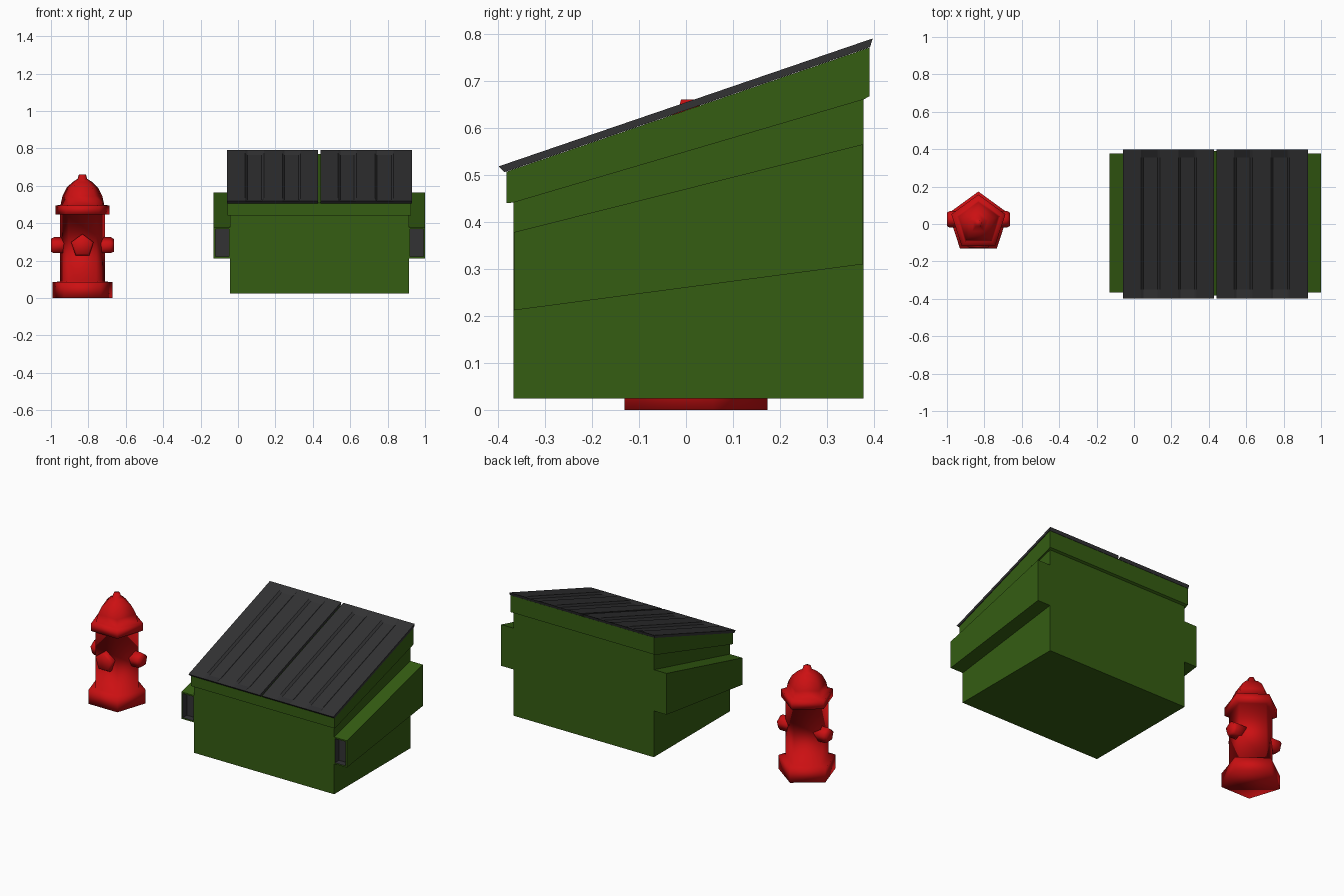
import bpy, bmesh, math
from mathutils import Matrix, Vector

if "Cube" in bpy.data.objects:
    bpy.data.objects.remove(bpy.data.objects["Cube"])

CX = 0.435      # centre line of the bin
SLOPE = 0.342   # pitch of the lid


def material(name, colour):
    m = bpy.data.materials.new(name)
    m.diffuse_color = (*colour, 1)
    m.use_nodes = True
    m.node_tree.nodes["Principled BSDF"].inputs["Base Color"].default_value = m.diffuse_color
    return m


GREEN = material("green_paint", (0.035, 0.11, 0.006))
DARK = material("dark_plastic", (0.032, 0.032, 0.034))
RED = material("red_paint", (0.6, 0.005, 0.006))


def finish(bm, name, *mats, smooth=False):
    bmesh.ops.recalc_face_normals(bm, faces=bm.faces)
    mesh = bpy.data.meshes.new(name)
    for f in bm.faces:
        f.smooth = smooth
    bm.to_mesh(mesh)
    bm.free()
    for m in mats:
        mesh.materials.append(m)
    ob = bpy.data.objects.new(name, mesh)
    bpy.context.collection.objects.link(ob)
    return ob


def prism(x0, x1, profile):
    """Extrude a (y, z) profile along x."""
    bm = bmesh.new()
    face = bm.faces.new([bm.verts.new((x0, y, z)) for y, z in profile])
    ext = bmesh.ops.extrude_face_region(bm, geom=[face], use_keep_orig=True)
    verts = [v for v in ext["geom"] if isinstance(v, bmesh.types.BMVert)]
    bmesh.ops.translate(bm, verts=verts, vec=(x1 - x0, 0, 0))
    bmesh.ops.recalc_face_normals(bm, faces=bm.faces)
    return bm


def lid_z(y):
    return 0.518 + (y + 0.398) * SLOPE


# Bin body and overhanging rim
finish(prism(CX - 0.479, CX + 0.479,
             [(-0.367, 0.025), (0.377, 0.025), (0.377, 0.665), (-0.367, 0.446)]),
       "bin_body", GREEN)
finish(prism(CX - 0.491, CX + 0.491,
             [(-0.381, 0.44), (-0.367, 0.441), (0.377, 0.66), (0.39, 0.667),
              (0.39, lid_z(0.39) - 0.017), (-0.381, lid_z(-0.381) - 0.017)]),
       "bin_rim", GREEN)

# Fork pockets on both sides, with a dark recess in the front end
for side, label in ((-1, "left"), (1, "right")):
    bm = prism(CX + side * 0.475, CX + side * 0.565,
               [(-0.366, 0.212), (0.376, 0.31), (0.376, 0.565), (-0.366, 0.378)])
    front = min(bm.faces, key=lambda f: f.calc_center_median().y)
    bmesh.ops.inset_region(bm, faces=[front], thickness=0.012)
    front.material_index = 1
    ext = bmesh.ops.extrude_discrete_faces(bm, faces=[front])
    hole = ext["faces"][0]
    bmesh.ops.translate(bm, verts=hole.verts, vec=(0, 0.04, 0))
    for e in hole.edges:
        for f in e.link_faces:
            f.material_index = 1
    finish(bm, label + "_fork_pocket", GREEN, DARK)

# Two ribbed lid halves: grid with sunken channels, closed by a flat underside
XS = [0, 0.098, 0.110, 0.186, 0.198, 0.297, 0.309, 0.383, 0.395, 0.488]
YS = [-0.398, -0.35, 0.355, 0.397]
LOW = (2, 3, 6, 7)
for side, label in ((-1, "left"), (1, "right")):
    bm = bmesh.new()
    grid = []
    for i, x in enumerate(XS):
        col = []
        for j, y in enumerate(YS):
            drop = 0.012 if i in LOW and j in (1, 2) else 0
            col.append(bm.verts.new((CX + side * (0.495 - x), y, lid_z(y) - drop)))
        grid.append(col)
    for i in range(len(XS) - 1):
        for j in range(len(YS) - 1):
            bm.faces.new((grid[i][j], grid[i + 1][j],
                          grid[i + 1][j + 1], grid[i][j + 1]))
    ext = bmesh.ops.extrude_face_region(bm, geom=bm.faces[:], use_keep_orig=True)
    for v in ext["geom"]:
        if isinstance(v, bmesh.types.BMVert):
            v.co.y = -0.386 if v.co.y < -0.39 else min(v.co.y, 0.391)
            v.co.z = lid_z(v.co.y) - 0.0165
    finish(bm, label + "_lid", DARK)


def lathe(name, profile, origin, axis, up):
    """Five-sided turned shape; profile is (radius, distance along axis)."""
    axis, up = Vector(axis), Vector(up)
    across = up.cross(axis)
    bm = bmesh.new()
    rings = []
    for r, h in profile:
        ring = []
        for k in range(5):
            a = math.tau * k / 5
            ring.append(bm.verts.new(Vector(origin) + axis * h
                        + up * (r * math.cos(a)) + across * (r * math.sin(a))))
        rings.append(ring)
    for a, b in zip(rings, rings[1:]):
        for k in range(5):
            bm.faces.new((a[k], a[(k + 1) % 5], b[(k + 1) % 5], b[k]))
    bm.faces.new(rings[0])
    bm.faces.new(rings[-1])
    return finish(bm, name, RED, smooth=True)


# Hydrant barrel with foot, collar, dome and top nut
HX, HY = -0.832, 0.0055
lathe("hydrant_barrel",
      [(0.168, 0), (0.168, 0.085), (0.126, 0.088), (0.126, 0.445), (0.152, 0.447),
       (0.152, 0.495), (0.123, 0.497), (0.112, 0.545), (0.088, 0.59), (0.055, 0.62),
       (0.027, 0.637), (0.02, 0.66)],
      (HX, HY, 0), (0, 0, 1), (0, 1, 0))

# Outlets: a large one in front and a smaller one on each side
lathe("front_outlet", [(0.063, 0.06), (0.063, 0.122), (0.052, 0.135)],
      (HX, HY, 0.279), (0, -1, 0), (0, 0, 1))
for side, label in ((-1, "left"), (1, "right")):
    lathe(label + "_outlet", [(0.047, 0.07), (0.047, 0.152), (0.038, 0.168)],
          (HX, 0.025, 0.278), (side, 0, 0), (0, 0, 1))
